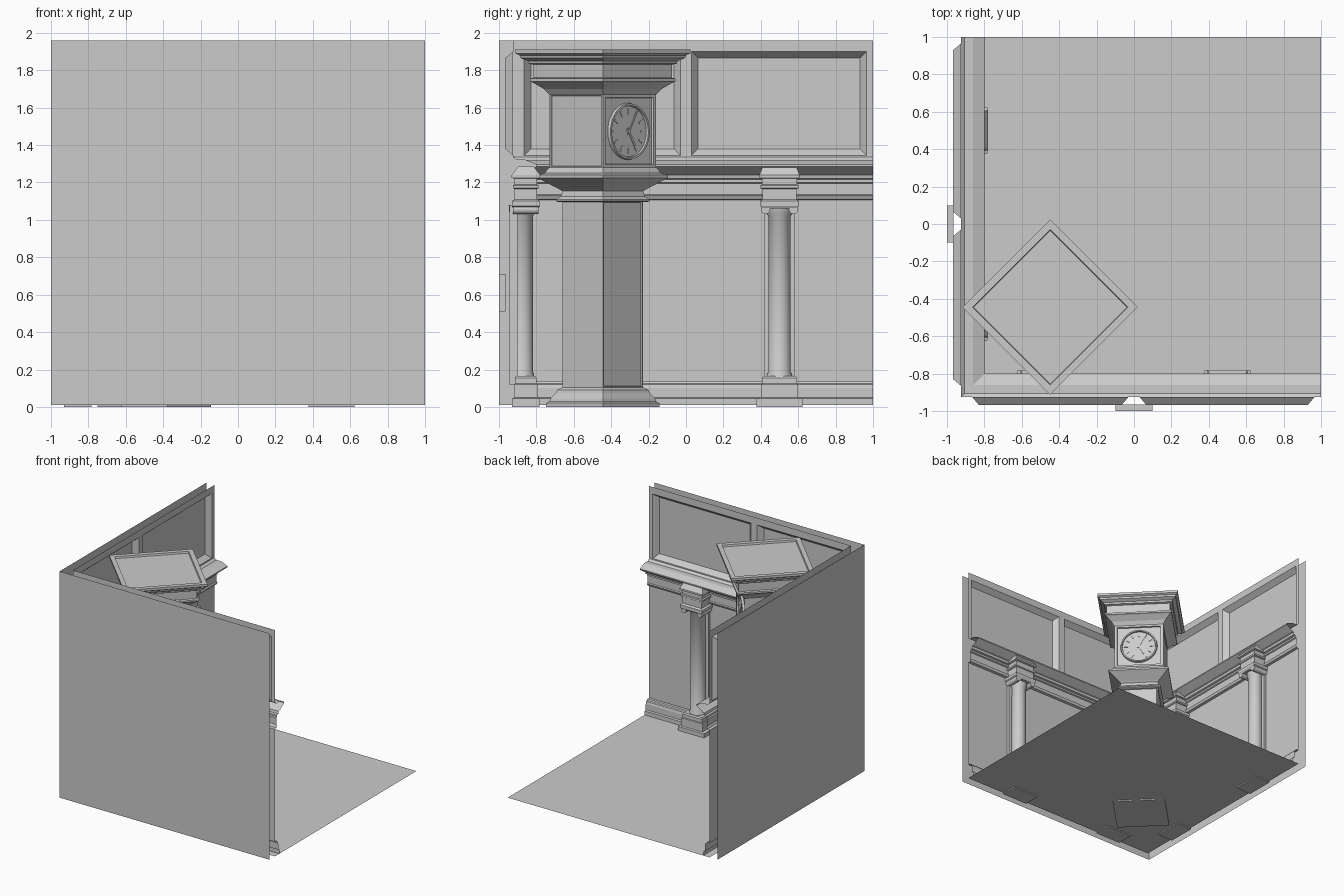
import bpy, bmesh
from math import pi, sin, cos, radians, sqrt
from mathutils import Matrix, Vector

if "Cube" in bpy.data.objects:
    bpy.data.objects.remove(bpy.data.objects["Cube"])

I = Matrix.Identity(4)


def finish(name, bm, M=I, smooth=False, fix=True):
    if fix:
        bmesh.ops.recalc_face_normals(bm, faces=bm.faces[:])
    me = bpy.data.meshes.new(name)
    bm.to_mesh(me)
    bm.free()
    ob = bpy.data.objects.new(name, me)
    bpy.context.collection.objects.link(ob)
    ob.matrix_world = M
    if smooth:
        bpy.ops.object.select_all(action='DESELECT')
        ob.select_set(True)
        bpy.context.view_layer.objects.active = ob
        bpy.ops.object.shade_smooth_by_angle(angle=radians(35))
    return ob


def loft(name, rows, M=I, sides=4, insets=()):
    """Stack of (z, half x, half y) sections; insets = (row, side, width, depth)."""
    bm = bmesh.new()
    k, off = (sqrt(2), pi / 4) if sides == 4 else (1, 0)
    rings = [[bm.verts.new((k * hx * cos(off + 2 * pi * i / sides),
                            k * hy * sin(off + 2 * pi * i / sides), z))
              for i in range(sides)] for z, hx, hy in rows]
    faces = {}
    for r, (a, b) in enumerate(zip(rings, rings[1:])):
        for i in range(sides):
            j = (i + 1) % sides
            faces[r, i] = bm.faces.new((a[i], a[j], b[j], b[i]))
    bm.faces.new(rings[0][::-1])
    bm.faces.new(rings[-1])
    bm.normal_update()
    for r, i, w, d in insets:
        bmesh.ops.inset_individual(bm, faces=[faces[r, i]], thickness=w, depth=0)
        bmesh.ops.inset_individual(bm, faces=[faces[r, i]], thickness=0.004, depth=d)
    return finish(name, bm, M, sides > 4, fix=False)


def box(name, lo, hi, M=I):
    lo, hi = Vector(lo), Vector(hi)
    bm = bmesh.new()
    bmesh.ops.create_cube(bm, size=1, matrix=Matrix.Translation((lo + hi) / 2)
                          @ Matrix.Diagonal((*(hi - lo), 1)))
    return finish(name, bm, M)


def sheet(name, pts):
    bm = bmesh.new()
    bm.faces.new([bm.verts.new(p) for p in pts])
    return finish(name, bm, fix=False)


# Floor and plain outer walls
W = -0.925
sheet("floor", [(W, W, .01), (1, W, .01), (1, 1, .01), (W, 1, .01)])
sheet("outer_wall_front", [(-1, -1, .01), (1, -1, .01), (1, -1, 1.96), (-1, -1, 1.96)])
sheet("outer_wall_left", [(-1, 1, .01), (-1, -1, .01), (-1, -1, 1.96), (-1, 1, 1.96)])
box("wall_block_front", (-.1, -1, .51), (.1, -.965, .71))
box("wall_block_left", (-1, -.1, .51), (-.965, .1, .71))

# Lower wall with cornice and baseboard, mitred round the corner
profile = [(W, 1.335), (-.905, 1.32), (-.86, 1.32), (-.80, 1.295), (-.80, 1.285), (-.86, 1.245),
           (-.875, 1.24), (-.88, 1.22), (-.895, 1.215), (-.895, 1.2), (-.905, 1.195),
           (-.905, 1.135), (-.895, 1.13), (-.905, 1.11), (W, 1.105), (W, .135),
           (-.90, .135), (-.895, .125), (-.885, .12), (-.88, .10), (-.88, .05),
           (-.865, .045), (-.865, .01)]
bm = bmesh.new()
rows = [[bm.verts.new(p) for p in ((1, c, z), (c, c, z), (c, 1, z))] for c, z in profile]
for a, b in zip(rows, rows[1:]):
    for i in range(2):
        bm.faces.new((a[i], b[i], b[i + 1], a[i + 1]))
finish("moulded_lower_wall", bm, fix=False)

# Upper walls with two recessed panels each
us, zs = [W, -.865, -.03, .03, .965, 1], [1.335, 1.345, 1.90, 1.96]
for side, swap in (("front", False), ("left", True)):
    bm = bmesh.new()

    def quad(pts):
        vs = [bm.verts.new((c, u, z) if swap else (u, c, z)) for u, c, z in pts]
        bm.faces.new(vs[::-1] if swap else vs)

    for i, (u0, u1) in enumerate(zip(us, us[1:])):
        for j, (z0, z1) in enumerate(zip(zs, zs[1:])):
            rim = [(u0, W, z0), (u0, W, z1), (u1, W, z1), (u1, W, z0)]
            if i in (1, 3) and j == 1:
                b, d = .035, -.967
                inner = [(u0 + b, d, z0 + b), (u0 + b, d, z1 - b),
                         (u1 - b, d, z1 - b), (u1 - b, d, z0 + b)]
                quad(inner)
                for k in range(4):
                    n = (k + 1) % 4
                    quad([rim[k], rim[n], inner[n], inner[k]])
            else:
                quad(rim)
    bmesh.ops.remove_doubles(bm, verts=bm.verts[:], dist=1e-4)
    finish("panelled_upper_wall_" + side, bm, fix=False)

# Wall columns: local x runs along the wall, local +y faces the room
for M in [Matrix.Translation((s, -.856, 0)) for s in (-.5, .5)] + \
         [Matrix.Translation((-.856, s, 0)) @ Matrix.Rotation(-pi / 2, 4, 'Z') for s in (-.5, .5)]:
    loft("column_base", [(0, .123, .074), (.045, .123, .074), (.05, .10, .062), (.12, .10, .062),
                         (.125, .093, .058), (.155, .093, .058), (.165, .085, .05)], M)
    box("column_backing", (-.083, -.088, .12), (.083, -.046, 1.08), M)
    S = M @ Matrix.Translation((0, -.022, 0))
    loft("column_shaft", [(.15, .066, .066), (.175, .066, .066), (.185, .06, .06), (1.02, .059, .059),
                          (1.03, .066, .066), (1.08, .07, .07)], S, 32)
    for s in (-1, 1):
        V = M @ Matrix.Translation((s * .075, 0, 1.055)) @ Matrix.Rotation(pi / 2, 4, 'X')
        loft("capital_scroll", [(-.068, .024, .024), (.068, .024, .024)], V, 20)
    loft("column_capital", [(1.06, .085, .066), (1.075, .105, .075), (1.10, .105, .075),
                            (1.11, .09, .06), (1.165, .09, .06), (1.17, .103, .068),
                            (1.185, .103, .068), (1.19, .093, .06), (1.22, .093, .06),
                            (1.225, .108, .076), (1.24, .108, .076), (1.285, .09, .042)], M)

# Tall clock: local -y is the dial side, turned to face the room
C = Matrix.Translation((-.448, -.445, 0)) @ Matrix.Rotation(radians(135), 4, 'Z')


def square(name, pts, **kw):
    return loft(name, [(z, d / sqrt(2), d / sqrt(2)) for z, d in pts], C, **kw)


# faces of a 4-sided loft: 0 = +y, 1 = -x, 2 = -y (front), 3 = +x
square("clock_base", [(0, .303), (.02, .303), (.03, .285), (.045, .28), (.075, .25),
                      (.09, .245), (.105, .215)])
square("clock_trunk", [(.10, .215), (1.105, .215)], insets=[(0, 2, .012, -.008)])
square("clock_neck", [(1.095, .235), (1.10, .25), (1.11, .25), (1.125, .225), (1.155, .215)])
square("clock_lower_cornice", [(1.15, .21), (1.165, .235), (1.22, .34), (1.225, .35), (1.24, .35),
                               (1.25, .31), (1.265, .30), (1.28, .285)])
square("clock_case", [(1.275, .285), (1.675, .285)],
       insets=[(0, 2, .03, -.012), (0, 1, .014, -.008), (0, 3, .014, -.008)])
square("clock_upper_cornice", [(1.67, .285), (1.685, .30), (1.70, .315), (1.735, .375),
                               (1.74, .39), (1.755, .39), (1.76, .37), (1.83, .37),
                               (1.835, .395), (1.85, .40), (1.865, .44), (1.88, .445),
                               (1.89, .468), (1.91, .468), (1.91, .415), (1.895, .41)])

# Dial with ring, hour marks and hands
D = C @ Matrix.Translation((0, -.189, 1.473)) @ Matrix.Rotation(pi / 2, 4, 'X')


def ring(name, r, w, h):
    bm = bmesh.new()
    n, sec = 48, [(r - w, 0), (r - w * .6, h), (r + w * .6, h), (r + w, 0)]
    vs = [[bm.verts.new((q * cos(2 * pi * i / n), q * sin(2 * pi * i / n), z)) for q, z in sec]
          for i in range(n)]
    for i in range(n):
        for j in range(4):
            k = (j + 1) % 4
            bm.faces.new((vs[i][j], vs[i][k], vs[(i + 1) % n][k], vs[(i + 1) % n][j]))
    finish(name, bm, D, True)


loft("dial_plate", [(0, .145, .145), (.005, .145, .145)], D, 48)
ring("dial_rim", .143, .009, .018)
for h in range(12):
    R = D @ Matrix.Rotation(h * pi / 6, 4, 'Z')
    box("hour_mark", (-.005, .09, .004), (.005, .122, .009), R)
for name, angle, w, length in (("minute_hand", 30, .004, .125), ("hour_hand", 150, .006, .085)):
    R = D @ Matrix.Rotation(radians(-angle), 4, 'Z')
    box(name, (-w, -.02, .008), (w, length, .012), R)
loft("dial_hub", [(.004, .011, .011), (.015, .011, .011)], D, 20)
